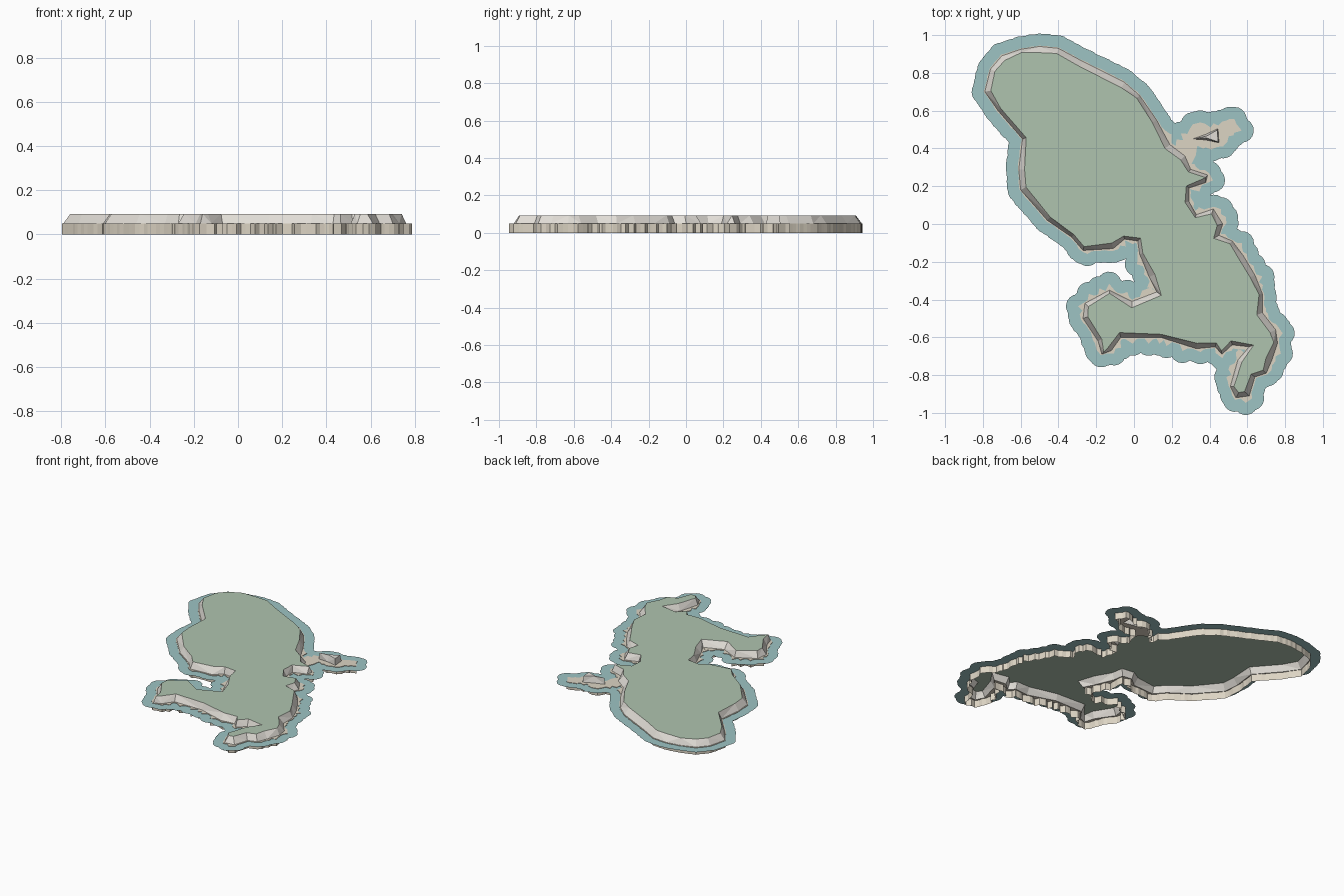
import bpy, bmesh, math, random
from mathutils import Vector
from mathutils.geometry import delaunay_2d_cdt

if "Cube" in bpy.data.objects:
    bpy.data.objects.remove(bpy.data.objects["Cube"])

random.seed(7)
LEDGE, TOP, WATER, SHORE = 0.05, 0.093, 0.047, 0.064

# cliff foot of the main island, clockwise from the north
FOOT = [(-.50,.94),(-.40,.93),(-.27,.86),(-.05,.75),(.03,.68),(.12,.55),(.19,.42),
        (.27,.36),(.30,.29),(.39,.26),(.38,.22),(.29,.19),(.29,.12),(.33,.05),(.42,.08),
        (.47,.0),(.45,-.06),(.52,-.09),(.58,-.17),(.64,-.27),(.68,-.37),(.68,-.47),
        (.75,-.56),(.76,-.63),(.73,-.72),(.70,-.79),(.64,-.81),(.61,-.91),(.54,-.92),
        (.51,-.86),(.55,-.72),(.61,-.65),(.52,-.64),(.465,-.69),(.43,-.65),(.33,-.66),
        (.14,-.60),(-.07,-.60),(-.12,-.67),(-.17,-.69),(-.19,-.62),(-.27,-.50),(-.26,-.42),
        (-.13,-.35),(-.01,-.41),(.12,-.36),(.08,-.28),(.03,-.16),(.02,-.09),(-.05,-.08),
        (-.11,-.13),(-.27,-.14),(-.33,-.07),(-.46,.02),(-.60,.18),(-.61,.29),(-.59,.45),
        (-.72,.60),(-.79,.70),(-.76,.82),(-.70,.89),(-.60,.925)]
# low rocky spit and its small hill
SPIT = [(.24,.41),(.30,.49),(.38,.51),(.43,.50),(.47,.535),(.53,.55),(.54,.51),(.50,.49),
        (.49,.44),(.44,.42),(.38,.44),(.33,.42),(.30,.35)]
HILL = [(.31,.45),(.38,.475),(.445,.505),(.45,.43),(.38,.445)]


def material(name, rgb):
    m = bpy.data.materials.new(name)
    m.diffuse_color = (*rgb, 1)
    m.use_nodes = True
    m.node_tree.nodes["Principled BSDF"].inputs["Base Color"].default_value = m.diffuse_color
    return m


def finish(name, bm, mat):
    me = bpy.data.meshes.new(name)
    bm.to_mesh(me)
    bm.free()
    me.materials.append(mat)
    ob = bpy.data.objects.new(name, me)
    bpy.context.collection.objects.link(ob)
    return ob


def outward(loop, i):
    d = Vector(loop[(i + 1) % len(loop)]) - Vector(loop[i - 1])
    return Vector((-d.y, d.x)).normalized()


def inset(loop, lo, hi):
    return [Vector(p) - outward(loop, i) * random.uniform(lo, hi) for i, p in enumerate(loop)]


def rugged(loop, step):
    """Subdivide a coast and push it out into small inlets where it is rough."""
    out = []
    n = len(loop)
    for i in range(n):
        a, b = Vector(loop[i]), Vector(loop[(i + 1) % n])
        d = (b - a).normalized()
        k = max(1, round((b - a).length / step))
        for j in range(k):
            p = a.lerp(b, j / k)
            rough = p.x > .15 or (p.y < -.05 and p.x > -.3)
            amt = random.choice((.006, .008, .012, .02, .034)) if rough else random.uniform(.003, .008)
            nrm = outward(loop, i) if j == 0 else Vector((-d.y, d.x))
            out.append(p + nrm * amt)
    return out


def planar(loops, keep, z):
    """Triangulate overlapping outlines; keep(ids) picks the triangles."""
    verts, faces = [], []
    for lp in loops:
        faces.append(list(range(len(verts), len(verts) + len(lp)))[::-1])
        verts += [Vector(p) for p in lp]
    v, _, f, _, _, src = delaunay_2d_cdt(verts, [], faces, 0, 1e-5)
    bm = bmesh.new()
    bv = [bm.verts.new((p.x, p.y, z)) for p in v]
    tag = bm.faces.layers.int.new("ids")
    for tri, ids in zip(f, src):
        mask = sum(1 << i for i in set(ids) if i < 8)
        if ids and keep(set(ids)):
            bm.faces.new([bv[i] for i in tri])[tag] = mask
    bmesh.ops.delete(bm, geom=[q for q in bm.verts if not q.link_faces], context='VERTS')
    bmesh.ops.recalc_face_normals(bm, faces=bm.faces)
    if bm.faces and sum(q.normal.z for q in bm.faces) < 0:
        bmesh.ops.reverse_faces(bm, faces=bm.faces)
    return bm, tag


grass = material("grass", (.43, .55, .43))
sea = material("shallow_water", (.34, .55, .55))
stone = material("shore_stone", (.72, .66, .55))
cliff_rock = material("cliff_rock", (.76, .73, .68))

coast = rugged(FOOT, .022)
spit = rugged(SPIT, .022)

# rocky shore: flat ledge with straight walls down to the base, open underneath
bm, tag = planar([coast, spit, FOOT, HILL], lambda s: 0 in s or 1 in s, LEDGE)
rim = [e for e in bm.edges if len(e.link_faces) == 1]
inner = [f for f in bm.faces if f[tag] & 12]
ext = bmesh.ops.extrude_edge_only(bm, edges=rim)
for v in [g for g in ext["geom"] if isinstance(g, bmesh.types.BMVert)]:
    v.co.z = 0
bmesh.ops.delete(bm, geom=inner, context='FACES')
finish("rocky_shore", bm, stone)


# faceted cliffs and their flat tops
def plateau(prefix, foot, lo, hi, top_mat):
    crest = inset(foot, lo, hi)
    bm = bmesh.new()
    low = [bm.verts.new((*p, LEDGE)) for p in foot]
    high = [bm.verts.new((*p, TOP)) for p in crest]
    n = len(foot)
    for i in range(n):
        j = (i + 1) % n
        if i % 2:
            bm.faces.new((low[j], low[i], high[i]))
            bm.faces.new((low[j], high[i], high[j]))
        else:
            bm.faces.new((low[j], low[i], high[j]))
            bm.faces.new((low[i], high[i], high[j]))
    finish(prefix + "_cliffs", bm, cliff_rock)
    bm, _ = planar([crest], lambda s: True, TOP)
    finish(prefix + "_top", bm, top_mat)


plateau("island", FOOT, .016, .034, grass)
plateau("spit_hill", HILL, .006, .012, cliff_rock)

# shallow water: a scalloped band of constant width around the coast
discs = []
for p in (coast + spit):
    t = random.random()
    discs.append([p + SHORE * Vector((math.cos(a), math.sin(a)))
                  for a in [-(k + t) * math.tau / 18 for k in range(18)]])
bm, _ = planar([coast, spit] + discs, lambda s: 0 not in s and 1 not in s, WATER)
bmesh.ops.dissolve_limit(bm, angle_limit=.01, verts=bm.verts, edges=bm.edges)
bmesh.ops.triangulate(bm, faces=bm.faces)
finish("shallow_water", bm, sea)
